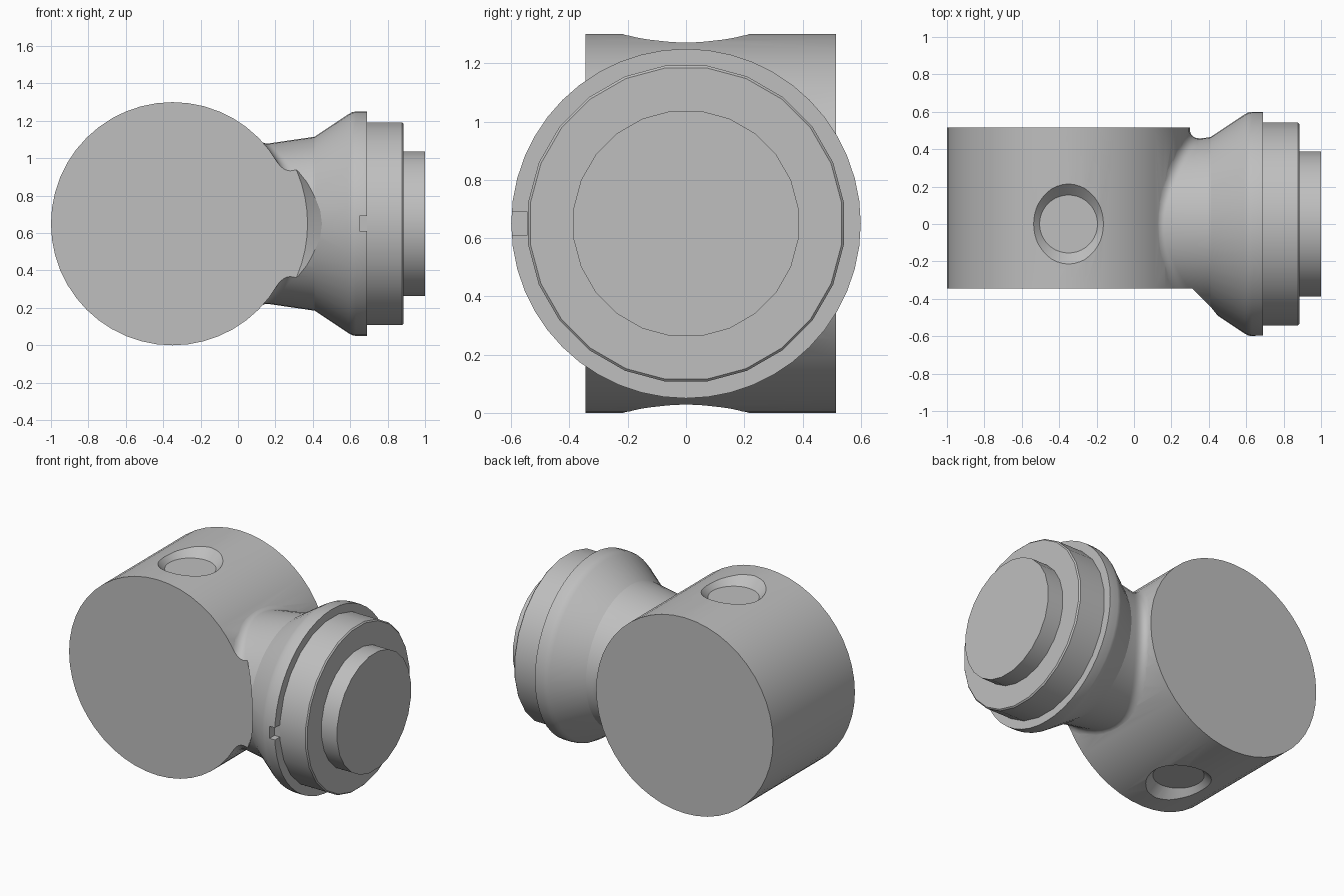
import bpy, bmesh
from math import sin, cos, pi, sqrt, radians
from mathutils import Matrix, Vector

if "Cube" in bpy.data.objects:
    bpy.data.objects.remove(bpy.data.objects["Cube"])

DRUM_X, MID_Z, DRUM_R = -0.35, 0.65, 0.65
FRONT, BACK = -0.345, 0.515

grey = bpy.data.materials.new("plain_grey")
grey.use_nodes = True
grey.diffuse_color = (0.52, 0.52, 0.52, 1)
grey.node_tree.nodes["Principled BSDF"].inputs["Base Color"].default_value = (0.52, 0.52, 0.52, 1)


def add_object(name, bm):
    bmesh.ops.recalc_face_normals(bm, faces=bm.faces)
    mesh = bpy.data.meshes.new(name)
    bm.to_mesh(mesh)
    bm.free()
    mesh.materials.append(grey)
    obj = bpy.data.objects.new(name, mesh)
    bpy.context.collection.objects.link(obj)
    return obj


def frustum(name, start, end, r1, r2, sides, turn=0.0):
    """Round solid from start (radius r1) to end (radius r2)."""
    start, end = Vector(start), Vector(end)
    axis = end - start
    bm = bmesh.new()
    rot = axis.to_track_quat('Z', 'Y').to_matrix().to_4x4()
    bmesh.ops.create_cone(bm, cap_ends=True, segments=sides, radius1=r1, radius2=r2,
                          depth=axis.length,
                          matrix=Matrix.Translation((start + end) / 2) @ rot
                          @ Matrix.Rotation(turn, 4, 'Z'))
    return add_object(name, bm)


def loft(name, rings):
    """Skin a list of equally long closed rings and cap both ends."""
    bm = bmesh.new()
    loops = [[bm.verts.new(p) for p in ring] for ring in rings]
    n = len(loops[0])
    for a, b in zip(loops, loops[1:]):
        for i in range(n):
            j = (i + 1) % n
            bm.faces.new((a[i], a[j], b[j], b[i]))
    bm.faces.new(loops[0])
    bm.faces.new(loops[-1])
    return add_object(name, bm)


def boolean(obj, other, operation):
    mod = obj.modifiers.new("boolean", 'BOOLEAN')
    mod.operation, mod.object, mod.solver = operation, other, 'EXACT'
    bpy.context.view_layer.objects.active = obj
    bpy.ops.object.modifier_apply(modifier=mod.name)
    bpy.data.objects.remove(other)


def shade(obj, angle):
    bpy.ops.object.select_all(action='DESELECT')
    obj.select_set(True)
    bpy.context.view_layer.objects.active = obj
    bpy.ops.object.shade_smooth_by_angle(angle=radians(angle))


# Drum lying front to back
body = frustum("drum_body", (DRUM_X, FRONT, MID_Z), (DRUM_X, BACK, MID_Z),
               DRUM_R, DRUM_R, 48)


# Flared neck along x, blended into the drum by a fillet that follows its curve
def drum_surface(r, t):
    return DRUM_X + sqrt(DRUM_R ** 2 - (r * cos(t)) ** 2)


def neck_radius(x):
    return 0.43 + 0.145 * (x - 0.17)


def neck_section(t):
    fillet = 0.03 + 0.043 * sin(t) ** 2
    r0 = 0.437 + fillet
    x1 = drum_surface(0.437, t)
    r1 = neck_radius(x1)
    p0 = Vector((drum_surface(r0, t) - 0.002, r0))
    p1 = Vector((x1, r1))
    p2 = Vector((x1 + fillet, neck_radius(x1 + fillet)))
    pts = [Vector((-0.1, 0.3))]
    for k in range(9):
        u = k / 8
        pts.append(p0 * (1 - u) ** 2 + p1 * 2 * u * (1 - u) + p2 * u * u)
    outline = ((0.41, 0.465), (0.59, 0.585), (0.61, 0.596), (0.63, 0.6), (0.69, 0.6))
    return pts + [Vector(p) for p in outline]


SIDES = 48
angles = [2 * pi * i / SIDES for i in range(SIDES)]
sections = [neck_section(t) for t in angles]
rings = [[(s[k].x, s[k].y * sin(t), MID_Z + s[k].y * cos(t))
          for s, t in zip(sections, angles)] for k in range(len(sections[0]))]
neck = loft("neck", rings)

# Conical clearance that trims the neck flush with the drum's front face
boolean(neck, frustum("clearance_cutter", (DRUM_X, FRONT, MID_Z),
                      (DRUM_X, FRONT - 0.3, MID_Z), 0.722, 0.88, 64), 'DIFFERENCE')

# Small key notch in the flange
bm = bmesh.new()
bmesh.ops.create_cube(bm, size=1, matrix=Matrix.Translation((0.695, -0.6, MID_Z))
                      @ Matrix.Diagonal((0.09, 0.11, 0.08, 1)))
boolean(neck, add_object("notch_cutter", bm), 'DIFFERENCE')
boolean(body, neck, 'UNION')

# Countersunk pockets at the top and bottom of the drum
for side in (1, -1):
    boolean(body, frustum("pocket_cutter", (DRUM_X, 0, MID_Z + side * 0.59),
                          (DRUM_X, 0, MID_Z + side * 0.69), 0.155, 0.255, 40), 'DIFFERENCE')
shade(body, 25)

# Stepped end: collar with a chamfered rim, then the end disc
HALF = pi / 24
parts = [("collar", 0.68, 0.877, 0.547, 0.547),
         ("collar_rim", 0.877, 0.885, 0.547, 0.539),
         ("end_disc", 0.875, 1.0, 0.39, 0.39)]
for name, x1, x2, r1, r2 in parts:
    shade(frustum(name, (x1, 0, MID_Z), (x2, 0, MID_Z), r1, r2, 24, HALF), 25)
